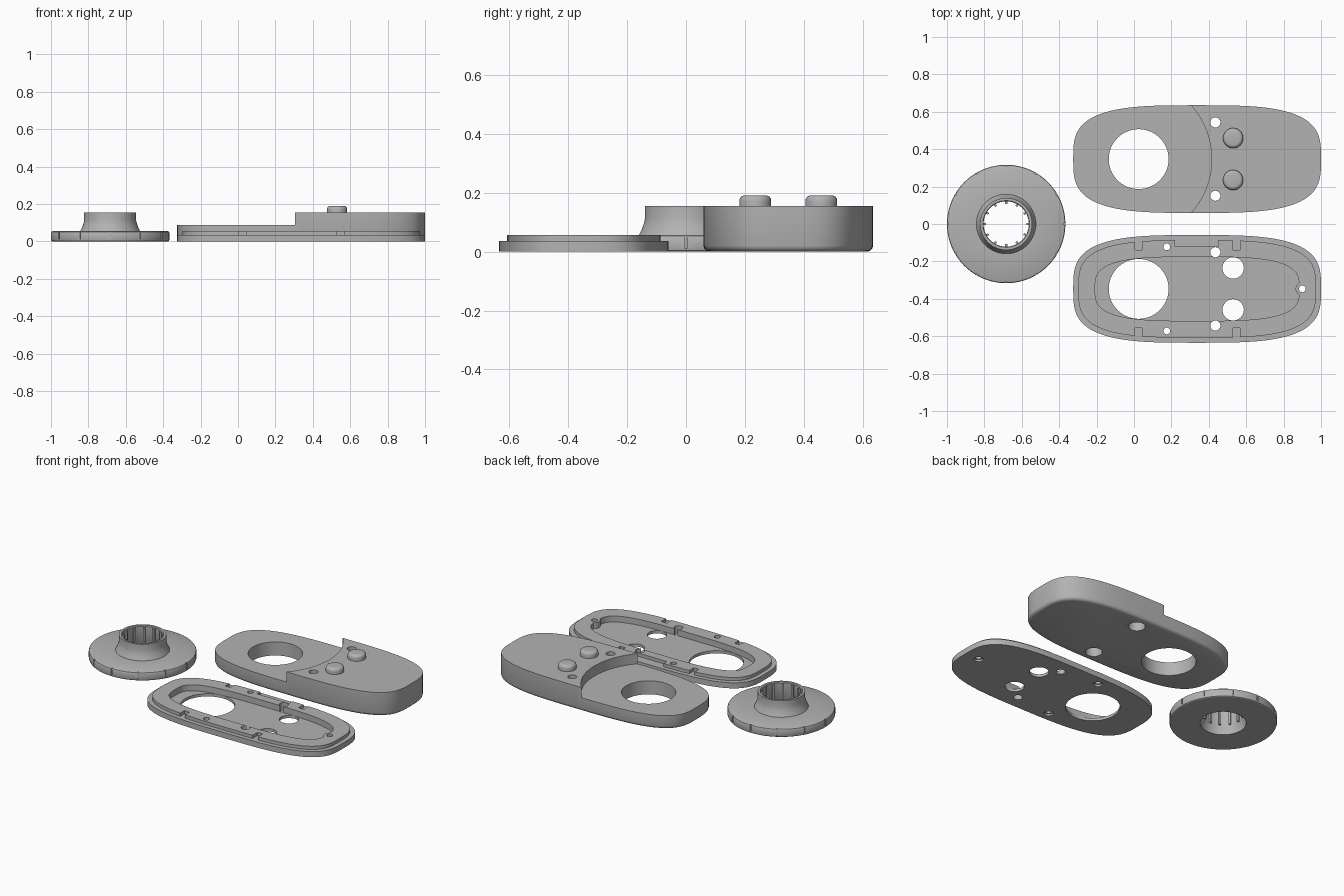
import bpy, bmesh, math
from mathutils import Matrix, Vector

if "Cube" in bpy.data.objects:
    bpy.data.objects.remove(bpy.data.objects["Cube"])

grey = bpy.data.materials.new("plain grey")
grey.diffuse_color = (0.45, 0.45, 0.45, 1)
grey.use_nodes = True
grey.node_tree.nodes["Principled BSDF"].inputs["Base Color"].default_value = grey.diffuse_color

HX, HY, CX = 0.6625, 0.288, 0.3375      # casing half sizes and centre x


def circle(x, y, r, n=64):
    return [(x + r * math.cos(2 * math.pi * i / n), y + r * math.sin(2 * math.pi * i / n)) for i in range(n)]


def casing(cy, inset=0.0, n=128, p=3.3):
    """Rounded casing outline, a superellipse."""
    pts = []
    for i in range(n):
        a = 2 * math.pi * i / n
        c, s = math.cos(a), math.sin(a)
        pts.append((CX + (HX - inset) * math.copysign(abs(c) ** (2 / p), c),
                    cy + (HY - inset) * math.copysign(abs(s) ** (2 / p), s)))
    return pts


def loft(name, rings, closed=False):
    """Skin a stack of (outline, z) rings; capped, or closed into a tube."""
    bm = bmesh.new()
    vs = [[bm.verts.new((x, y, z)) for x, y in pts] for pts, z in rings]
    n = len(vs[0])
    pairs = list(zip(vs, vs[1:])) + ([(vs[-1], vs[0])] if closed else [])
    for a, b in pairs:
        for i in range(n):
            j = (i + 1) % n
            bm.faces.new((a[i], a[j], b[j], b[i]))
    if not closed:
        bm.faces.new(vs[0][::-1])
        bm.faces.new(vs[-1])
    return finish(name, bm)


def finish(name, bm):
    bmesh.ops.recalc_face_normals(bm, faces=bm.faces)
    me = bpy.data.meshes.new(name)
    bm.to_mesh(me)
    bm.free()
    me.materials.append(grey)
    ob = bpy.data.objects.new(name, me)
    bpy.context.collection.objects.link(ob)
    return ob


def cyl(x, y, r, z0, z1, n=48):
    return loft("cutter", [(circle(x, y, r, n), z0), (circle(x, y, r, n), z1)])


def boxes(name, items):
    """One mesh of boxes, each given as (centre, size, turn about z)."""
    bm = bmesh.new()
    for c, s, turn in items:
        m = Matrix.Translation(c) @ Matrix.Rotation(turn, 4, 'Z') @ Matrix.Diagonal((*s, 1))
        bmesh.ops.create_cube(bm, size=1, matrix=m)
    return finish(name, bm)


def cut(ob, cutters):
    for c in cutters:
        mod = ob.modifiers.new("cut", 'BOOLEAN')
        mod.operation, mod.solver, mod.object = 'DIFFERENCE', 'EXACT', c
    bpy.context.view_layer.update()
    dg = bpy.context.evaluated_depsgraph_get()
    me = bpy.data.meshes.new_from_object(ob.evaluated_get(dg))
    ob.modifiers.clear()
    ob.data = me
    for c in cutters:
        bpy.data.objects.remove(c)


def ring_items(cx, cy, n, r, z, size):
    out = []
    for i in range(n):
        a = 2 * math.pi * i / n
        out.append((Vector((cx + r * math.cos(a), cy + r * math.sin(a), z)), size, a))
    return out


# Top cover: solid body with rounded lower edge, lower step on the left
Y = 0.347
cover = loft("top_cover", [(casing(Y, i), z) for i, z in
             ((0.02, 0), (0.010, 0.003), (0.003, 0.010), (0, 0.02), (0, 0.154))])
cover_cuts = [cyl(-0.016, Y, 0.431, 0.088, 0.3, 128), cyl(0.025, Y, 0.16, -0.1, 0.3, 64)]
for s in (-1, 1):
    cover_cuts += [cyl(0.435, Y + s * 0.196, 0.027, -0.1, 0.3, 32),
                   cyl(0.435, Y + s * 0.196, 0.05, -0.1, 0.07, 32)]
cut(cover, cover_cuts)

# Push buttons with rounded tops
for s, side in ((-1, "front"), (1, "rear")):
    loft(side + "_button", [(circle(0.53, Y + s * 0.112, r, 48), z) for r, z in
         ((0.054, 0.15), (0.054, 0.172), (0.0525, 0.180), (0.048, 0.186), (0.041, 0.19), (0.036, 0.191))])

# Base plate: flange, raised lip, pocket with a screw boss
Y = -0.347
base = loft("base_plate", [(casing(Y), 0), (casing(Y), 0.036), (casing(Y, 0.027), 0.036),
                           (casing(Y, 0.027), 0.057)])
pocket = loft("cutter", [(casing(Y, 0.117), 0.018), (casing(Y, 0.117), 0.1)])
cut(pocket, [cyl(0.9, Y, 0.036, -0.1, 0.3, 32)])
base_cuts = [pocket, cyl(0.025, Y, 0.16, -0.1, 0.3, 64)]
for s in (-1, 1):
    base_cuts += [cyl(0.53, Y + s * 0.112, 0.057, -0.1, 0.3),
                  cyl(0.435, Y + s * 0.196, 0.027, -0.1, 0.3, 32)]
for x, y in ((0.175, Y + 0.225), (0.175, Y - 0.225), (0.9, Y)):
    base_cuts += [cyl(x, y, 0.018, -0.1, 0.3, 24), cyl(x, y, 0.027, -0.1, 0.012, 24)]
# Snap slots through the lip and the wide cable slot
slots = [(Vector((x, Y + s * 0.245, 0.065)), (0.037, 0.072, 0.058), 0)
         for x in (0.023, 0.548) for s in (-1, 1)]
slots.append((Vector((0.335, Y + 0.255, 0.065)), (0.23, 0.055, 0.058), 0))
base_cuts.append(boxes("cutter", slots))
cut(base, base_cuts)

# Dial: flat disc with a flared hollow hub and grooves around the rim
DX, R = -0.6835, 0.3165
profile = [(0.135, 0), (0.309, 0), (0.314, 0.003), (R, 0.010), (R, 0.046), (0.314, 0.052), (0.308, 0.055),
           (0.159, 0.057), (0.150, 0.075), (0.143, 0.095), (0.139, 0.112), (0.139, 0.155), (0.125, 0.155),
           (0.121, 0.150), (0.121, 0.055), (0.135, 0.03)]
dial = loft("dial", [(circle(DX, 0, r, 96), z) for r, z in profile], closed=True)
cut(dial, [boxes("cutter", ring_items(DX, 0, 12, R, 0.04, (0.014, 0.010, 0.056)))])

# Grip teeth inside the hub
boxes("dial_teeth", ring_items(DX, 0, 12, 0.116, 0.102, (0.016, 0.012, 0.094)))

# Smooth the curved walls, keep the edges sharp
for ob in list(bpy.context.collection.objects):
    bpy.ops.object.select_all(action='DESELECT')
    ob.select_set(True)
    bpy.context.view_layer.objects.active = ob
    bpy.ops.object.shade_smooth_by_angle(angle=math.radians(30))
